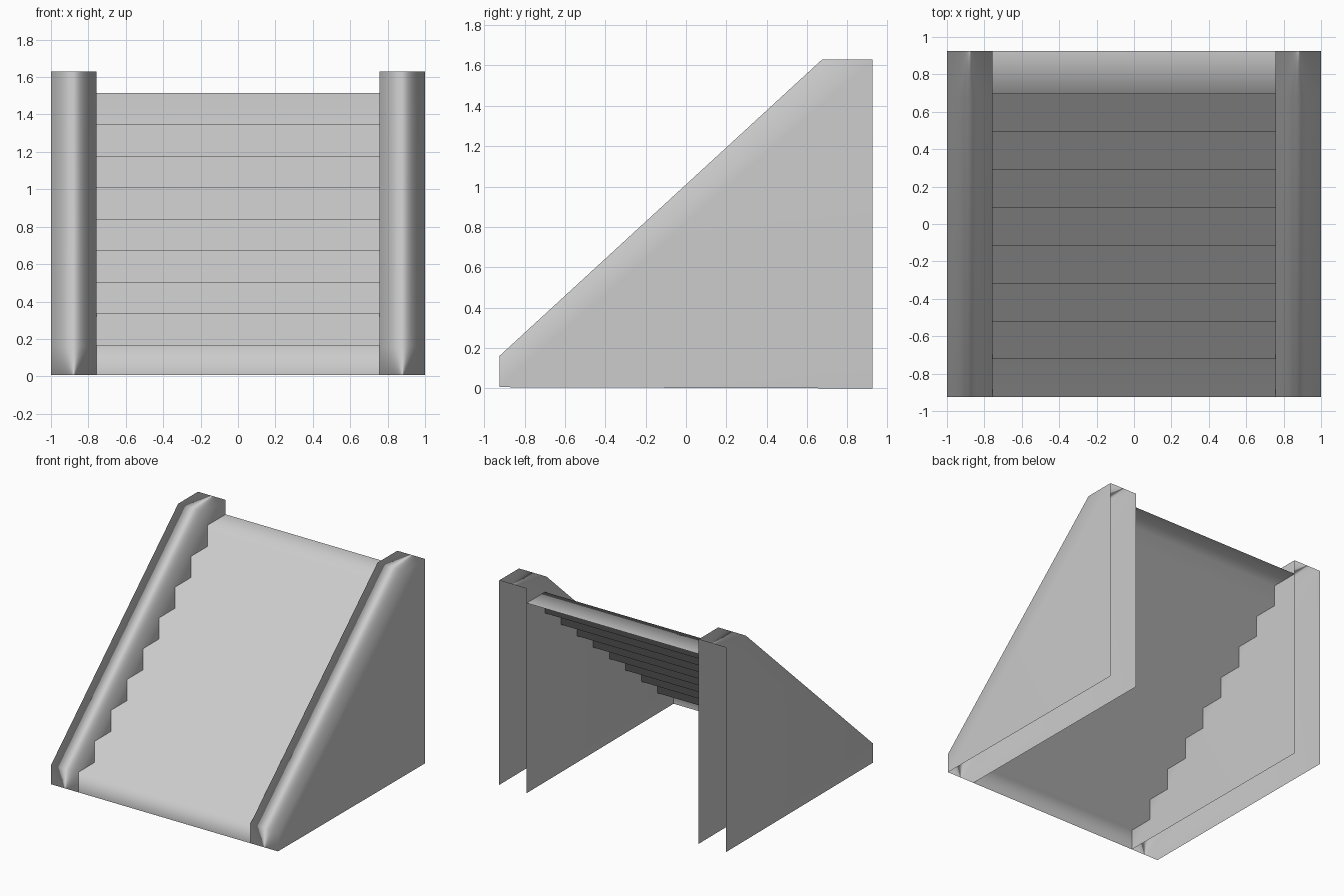
import bpy

if "Cube" in bpy.data.objects:
    bpy.data.objects.remove(bpy.data.objects["Cube"], do_unlink=True)

stone = bpy.data.materials.new("grey_stone")
stone.use_nodes = True
GREY = (0.6, 0.6, 0.6, 1.0)
stone.diffuse_color = GREY
stone.node_tree.nodes["Principled BSDF"].inputs["Base Color"].default_value = GREY


def sheet(name, profile, x0, x1, capped=False):
    """Sweep an open (y, z) profile from x0 to x1; optionally close both sides."""
    n = len(profile)
    verts = [(x, y, z) for x in (x0, x1) for y, z in profile]
    faces = [(i, n + i, n + i + 1, i + 1) for i in range(n - 1)]
    if capped:
        faces.append(tuple(range(n)))
        faces.append(tuple(reversed(range(n, 2 * n))))
    mesh = bpy.data.meshes.new(name)
    mesh.from_pydata(verts, [], faces)
    mesh.materials.append(stone)
    mesh.shade_smooth()
    obj = bpy.data.objects.new(name, mesh)
    bpy.context.collection.objects.link(obj)
    # Large faces dominate the soft shading at the edges
    mod = obj.modifiers.new("soft_shading", "WEIGHTED_NORMAL")
    mod.mode = "FACE_AREA"
    return obj


FRONT, BACK = -0.925, 0.925

# Side walls: hollow, open at the back and underneath
wall = [(FRONT, 0.006), (FRONT, 0.16), (0.675, 1.63), (BACK, 1.63), (BACK, 0)]
for name, x0, x1 in (("right_wall", -1, -0.757), ("left_wall", 0.757, 1)):
    obj = sheet(name, wall, x0, x1, capped=True)
    # Remove the back strip so the wall stays an open shell
    import bmesh
    bm = bmesh.new()
    bm.from_mesh(obj.data)
    back = [f for f in bm.faces if all(v.co.y > BACK - 0.01 for v in f.verts)]
    bmesh.ops.delete(bm, geom=back, context="FACES_ONLY")
    bm.to_mesh(obj.data)
    bm.free()

# Staircase: a single folded sheet of risers and treads
STEPS, RISE, RUN = 9, 0.1683, 0.2025
steps = [(FRONT, 0.006)]
for i in range(STEPS):
    y = FRONT + i * RUN
    steps.append((y, (i + 1) * RISE))
    steps.append((y + RUN if i < STEPS - 1 else BACK, (i + 1) * RISE))
sheet("staircase", steps, -0.757, 0.757)
